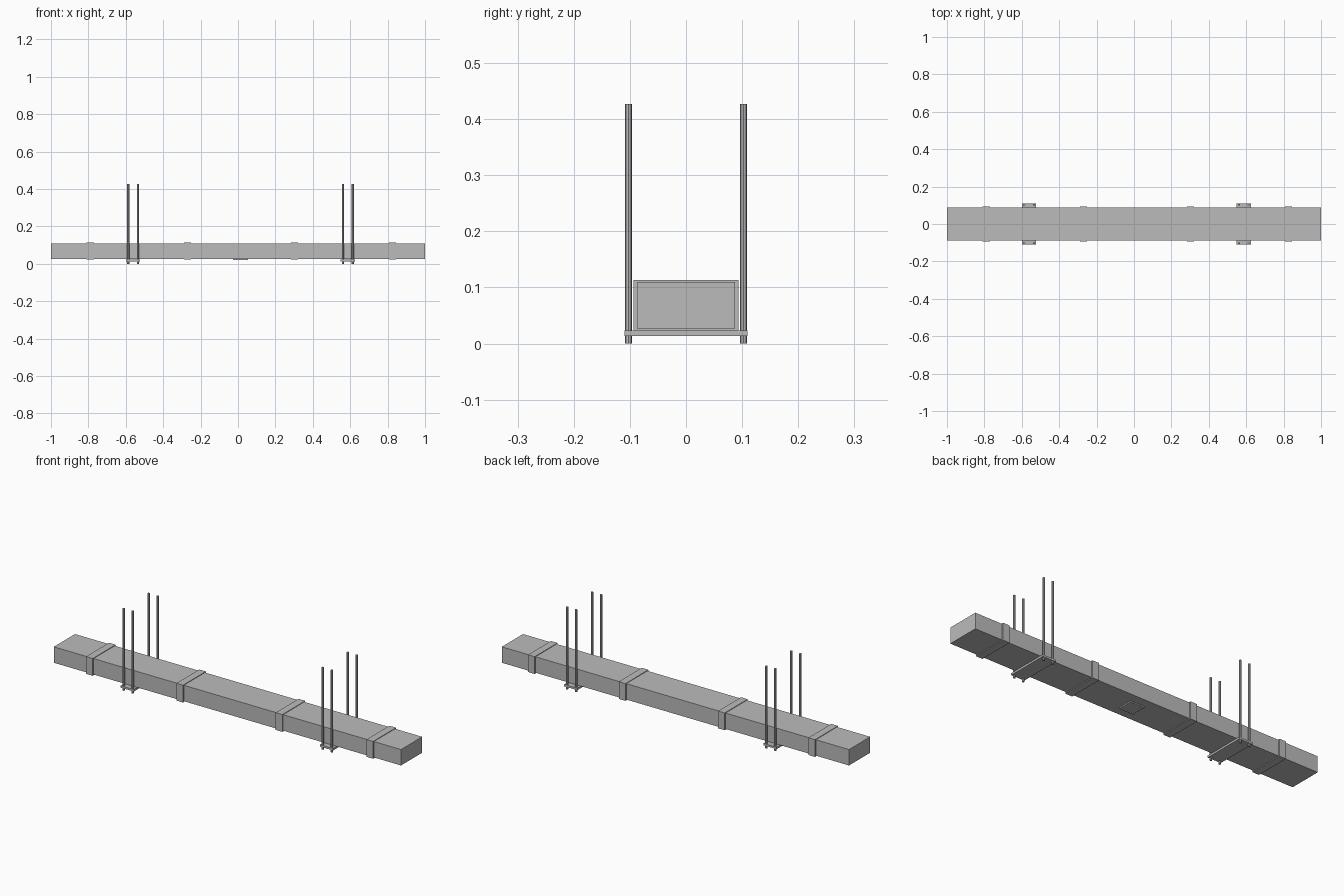
import bpy

if "Cube" in bpy.data.objects:
    bpy.data.objects.remove(bpy.data.objects["Cube"], do_unlink=True)

grey = bpy.data.materials.new("galvanised grey")
grey.use_nodes = True
colour = (0.5, 0.5, 0.5, 1)
grey.diffuse_color = colour
grey.node_tree.nodes["Principled BSDF"].inputs["Base Color"].default_value = colour


def finish(name):
    obj = bpy.context.object
    obj.name = name
    obj.data.materials.append(grey)
    return obj


def box(name, x, z_low, z_high, length, width):
    bpy.ops.mesh.primitive_cube_add(size=1, location=(x, 0, (z_low + z_high) / 2))
    bpy.context.object.scale = (length, width, z_high - z_low)
    bpy.ops.object.transform_apply(location=False, rotation=False)
    return finish(name)


# Long rectangular duct and the plate under its middle
box("duct", 0, 0.027, 0.11, 2, 0.174)
box("bottom_plate", 0.013, 0.021, 0.028, 0.08, 0.08)

# Joint bands wrapped around the duct
for i, x in enumerate((-0.79, -0.27, 0.302, 0.825)):
    box(f"joint_band_{i + 1}", x, 0.023, 0.113, 0.038, 0.188)

# Trapeze hangers: a cross bar on four threaded rods
for side, x in (("right", -0.561), ("left", 0.587)):
    box(f"{side}_cross_bar", x, 0.0135, 0.0235, 0.076, 0.22)
    for dx in (-0.026, 0.026):
        for y in (-0.1025, 0.1025):
            bpy.ops.mesh.primitive_cylinder_add(
                vertices=8, radius=0.006, depth=0.427, location=(x + dx, y, 0.2135))
            finish(f"{side}_hanger_rod")
